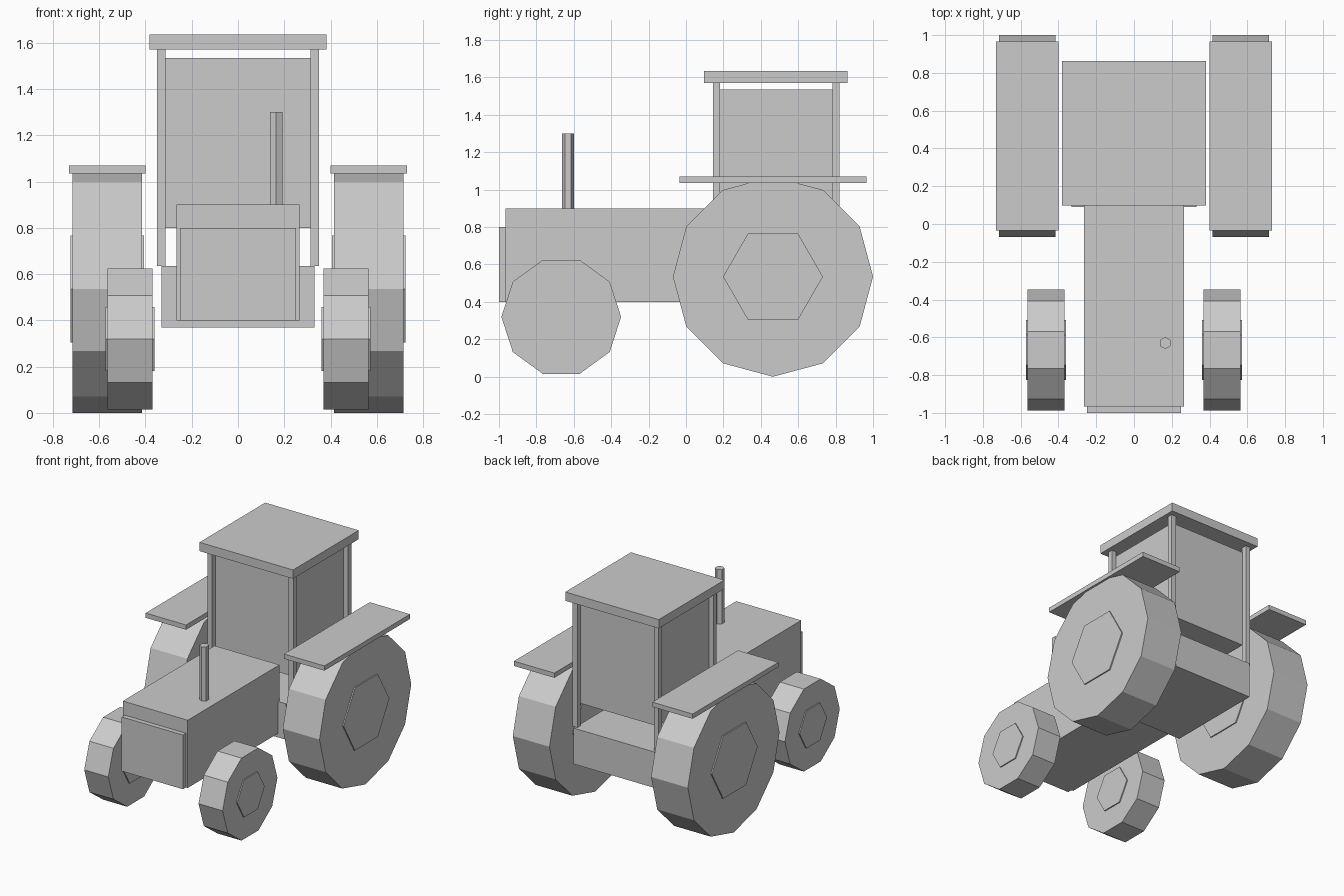
import bpy
import math
from mathutils import Matrix

if "Cube" in bpy.data.objects:
    bpy.data.objects.remove(bpy.data.objects["Cube"])

grey = bpy.data.materials.new("plain grey")
grey.diffuse_color = (0.6, 0.6, 0.6, 1)
grey.use_nodes = True
grey.node_tree.nodes["Principled BSDF"].inputs["Base Color"].default_value = grey.diffuse_color


def finish(name):
    ob = bpy.context.object
    ob.name = name
    ob.data.materials.append(grey)
    return ob


def box(name, x, y, z):
    """Box from (min, max) ranges on each axis."""
    bpy.ops.mesh.primitive_cube_add(size=1)
    ob = finish(name)
    mid = [(a + b) / 2 for a, b in (x, y, z)]
    size = [b - a for a, b in (x, y, z)]
    ob.data.transform(Matrix.Translation(mid) @ Matrix.Diagonal((*size, 1)))
    return ob


def disc(name, sides, radius, x, y, z):
    """Cylinder along x with a corner pointing along y."""
    bpy.ops.mesh.primitive_cylinder_add(vertices=sides, radius=radius, depth=x[1] - x[0])
    ob = finish(name)
    turn = Matrix.Rotation(math.pi / 2, 4, 'Y')
    ob.data.transform(Matrix.Translation(((x[0] + x[1]) / 2, y, z)) @ turn)
    return ob


# Body
box("bonnet", (-0.265, 0.265), (-0.965, 0.105), (0.40, 0.90))
box("grille", (-0.25, 0.25), (-1.0, -0.965), (0.40, 0.80))
box("chassis", (-0.33, 0.33), (0.09, 0.84), (0.37, 0.635))

# Exhaust pipe, with corners front and back
bpy.ops.mesh.primitive_cylinder_add(vertices=6, radius=0.032, depth=0.4,
                                    location=(0.165, -0.63, 1.10))
finish("exhaust_pipe")

# Cab
box("cab", (-0.315, 0.315), (0.183, 0.783), (0.80, 1.535))
box("roof", (-0.382, 0.382), (0.097, 0.863), (1.57, 1.635))

for side, s in (("left", -1), ("right", 1)):
    def span(a, b):
        return tuple(sorted((s * a, s * b)))

    # Cab posts
    box(f"front_post_{side}", span(0.313, 0.351), (0.145, 0.183), (0.635, 1.57))
    box(f"rear_post_{side}", span(0.313, 0.351), (0.782, 0.82), (0.635, 1.57))

    # Fender
    box(f"fender_{side}", span(0.40, 0.73), (-0.035, 0.965), (1.035, 1.07))

    # Wheels and hubs
    disc(f"rear_wheel_{side}", 12, 0.535, span(0.415, 0.715), 0.465, 0.535)
    disc(f"rear_hub_{side}", 6, 0.267, span(0.407, 0.724), 0.465, 0.535)
    disc(f"front_wheel_{side}", 10, 0.32, span(0.369, 0.565), -0.667, 0.32)
    disc(f"front_hub_{side}", 6, 0.16, span(0.361, 0.573), -0.667, 0.32)
